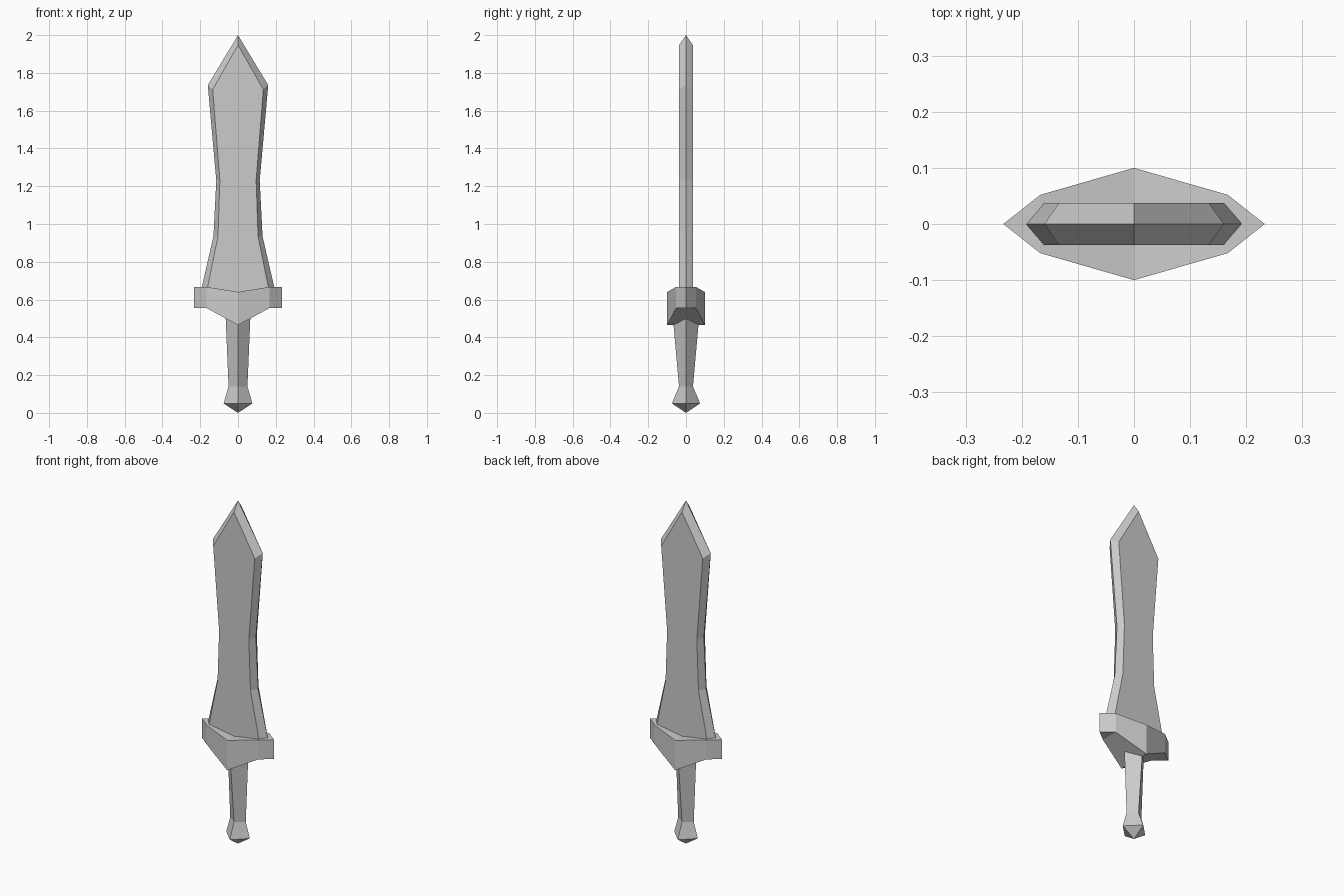
import bpy
import bmesh

cube = bpy.data.objects.get("Cube")
if cube:
    bpy.data.objects.remove(cube, do_unlink=True)

# One plain grey for the whole sword
GREY = (0.6, 0.6, 0.6, 1.0)
steel = bpy.data.materials.new("steel_grey")
steel.use_nodes = True
steel.diffuse_color = GREY
bsdf = steel.node_tree.nodes["Principled BSDF"]
bsdf.inputs["Base Color"].default_value = GREY
bsdf.inputs["Roughness"].default_value = 0.8


def loft(name, rings, cap):
    """Skin equal-length rings; cap(ring) lists the faces that close an end."""
    bm = bmesh.new()
    rows = [[bm.verts.new(p) for p in ring] for ring in rings]
    n = len(rows[0])
    for low, high in zip(rows, rows[1:]):
        for i in range(n):
            j = (i + 1) % n
            bm.faces.new((low[i], low[j], high[j], high[i]))
    for row in (rows[0], rows[-1]):
        for face in cap(row):
            bm.faces.new(face)
    bmesh.ops.remove_doubles(bm, verts=bm.verts, dist=0.0005)
    bmesh.ops.dissolve_degenerate(bm, edges=bm.edges, dist=0.0005)
    bmesh.ops.recalc_face_normals(bm, faces=bm.faces)
    mesh = bpy.data.meshes.new(name)
    bm.to_mesh(mesh)
    bm.free()
    mesh.materials.append(steel)
    obj = bpy.data.objects.new(name, mesh)
    bpy.context.collection.objects.link(obj)
    return obj


# Blade: flat faces with bevelled cutting edges, meeting at a point
# (edge half width, edge height, flat half width, flat height)
T = 0.037
blade_profile = [
    (0.20, 0.63, 0.168, 0.63),
    (0.13, 0.935, 0.106, 0.935),
    (0.115, 1.23, 0.096, 1.23),
    (0.16, 1.735, 0.134, 1.712),
    (0, 2.0, 0, 1.947),
]


def blade_ring(edge, ze, flat, zf):
    return [(edge, 0, ze), (flat, T, zf), (-flat, T, zf),
            (-edge, 0, ze), (-flat, -T, zf), (flat, -T, zf)]


def blade_cap(ring):
    return [ring] if ring[0].co.z < 1 else []


loft("blade", [blade_ring(*p) for p in blade_profile], blade_cap)

# Guard: eight-sided outline, folded downwards along the middle
outline = [(0.233, 0), (0.167, 0.052), (0, 0.1), (-0.167, 0.052),
           (-0.233, 0), (-0.167, -0.052), (0, -0.1), (0.167, -0.052)]


def guard_ring(side_z, middle_z):
    return [(x, y, middle_z if x == 0 else side_z) for x, y in outline]


def guard_cap(r):
    return [(r[7], r[0], r[1]), (r[1], r[2], r[6], r[7]),
            (r[2], r[3], r[5], r[6]), (r[3], r[4], r[5])]


loft("guard", [guard_ring(0.555, 0.465), guard_ring(0.667, 0.64)], guard_cap)


# Grip and pommel: diamond sections (half width, half depth, height)
def diamond(w, d, z):
    return [(w, 0, z), (0, d, z), (-w, 0, z), (0, -d, z)]


def end_cap(ring):
    return [ring] if ring[0].co.x > 0.001 else []


loft("grip", [diamond(0.05, 0.037, 0.14), diamond(0.066, 0.071, 0.52)], end_cap)
loft("pommel", [diamond(0, 0, 0), diamond(0.076, 0.075, 0.05),
                diamond(0.05, 0.037, 0.14)], end_cap)
